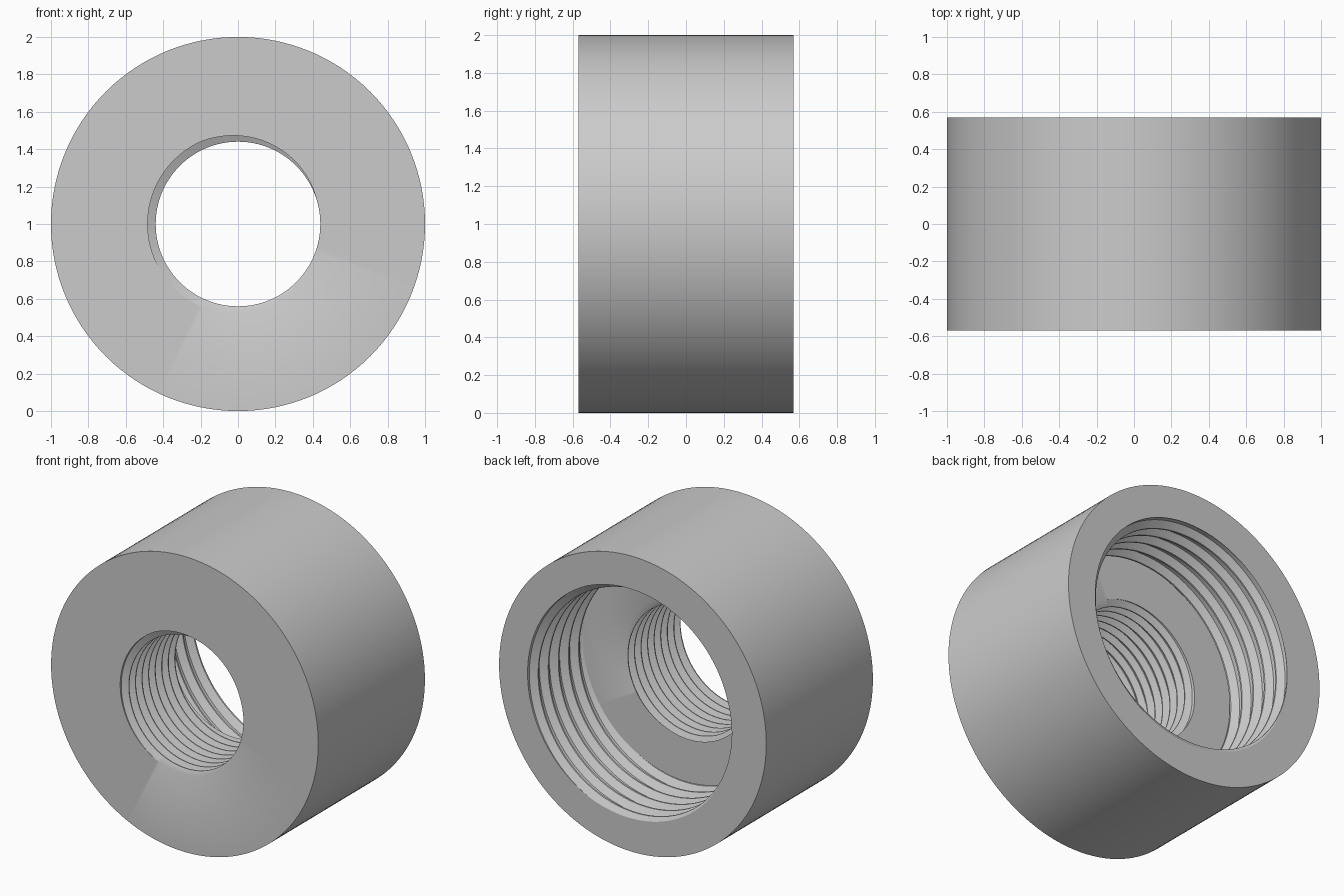
import bpy, bmesh, math

cube = bpy.data.objects.get("Cube")
if cube:
    bpy.data.objects.remove(cube, do_unlink=True)

SEGMENTS = 128
HALF = 0.57      # half length along y
FLOOR = 0.0      # step between the two bores
CREST, ROOT = 0.05, 0.32   # thread profile as fractions of the pitch


def thread_radius(u, minor, major):
    """Radius of the trapezoid thread at phase u, crest at whole numbers."""
    d = abs(u - round(u))
    t = min(max((d - CREST) / (ROOT - CREST), 0), 1)
    return minor + (major - minor) * t


def thread_column(turn, start, end, minor, major, pitch, phase):
    """Radius and y of one lengthwise slice through a right-hand thread."""
    points = []
    for k in range(-2, math.ceil((end - start) / pitch) + 2):
        for s in (CREST, ROOT, 1 - ROOT, 1 - CREST):
            y = start + pitch * (k + s - turn + phase)
            y = min(max(y, start), end)
            u = (y - start) / pitch + turn - phase
            points.append((thread_radius(u, minor, major), y))
    return points


# Grey finish
grey = bpy.data.materials.new("grey metal")
grey.use_nodes = True
grey.diffuse_color = (0.6, 0.6, 0.6, 1)
grey.node_tree.nodes["Principled BSDF"].inputs["Base Color"].default_value = (0.6, 0.6, 0.6, 1)

# Sleeve: closed section swept round the y axis, with both threads cut in
SMALL_PITCH, LARGE_PITCH = 0.07, 0.108
large_phase = ((HALF - FLOOR) / LARGE_PITCH + 0.5) % 1
bm = bmesh.new()
columns = []
for j in range(SEGMENTS + 1):
    turn = j / SEGMENTS
    angle = math.tau * turn
    section = [(1, -HALF)]
    section += thread_column(turn, -HALF, FLOOR, 0.44, 0.483, SMALL_PITCH, 0)
    section += thread_column(turn, FLOOR, HALF, 0.742, 0.787, LARGE_PITCH, large_phase)
    section.append((1, HALF))
    columns.append([bm.verts.new((r * math.cos(angle), y, 1 + r * math.sin(angle)))
                    for r, y in section])

for a, b in zip(columns, columns[1:]):
    for i in range(len(a)):
        n = (i + 1) % len(a)
        bm.faces.new((a[i], a[n], b[n], b[i]))

bmesh.ops.remove_doubles(bm, verts=bm.verts, dist=1e-5)
bmesh.ops.dissolve_degenerate(bm, dist=1e-5, edges=bm.edges)
bmesh.ops.recalc_face_normals(bm, faces=bm.faces)

mesh = bpy.data.meshes.new("threaded_sleeve")
bm.to_mesh(mesh)
bm.free()
mesh.materials.append(grey)
sleeve = bpy.data.objects.new("threaded_sleeve", mesh)
bpy.context.collection.objects.link(sleeve)

# Smooth round walls, crisp rims and thread edges
bpy.ops.object.select_all(action="DESELECT")
sleeve.select_set(True)
bpy.context.view_layer.objects.active = sleeve
bpy.ops.object.shade_smooth_by_angle(angle=math.radians(30))
